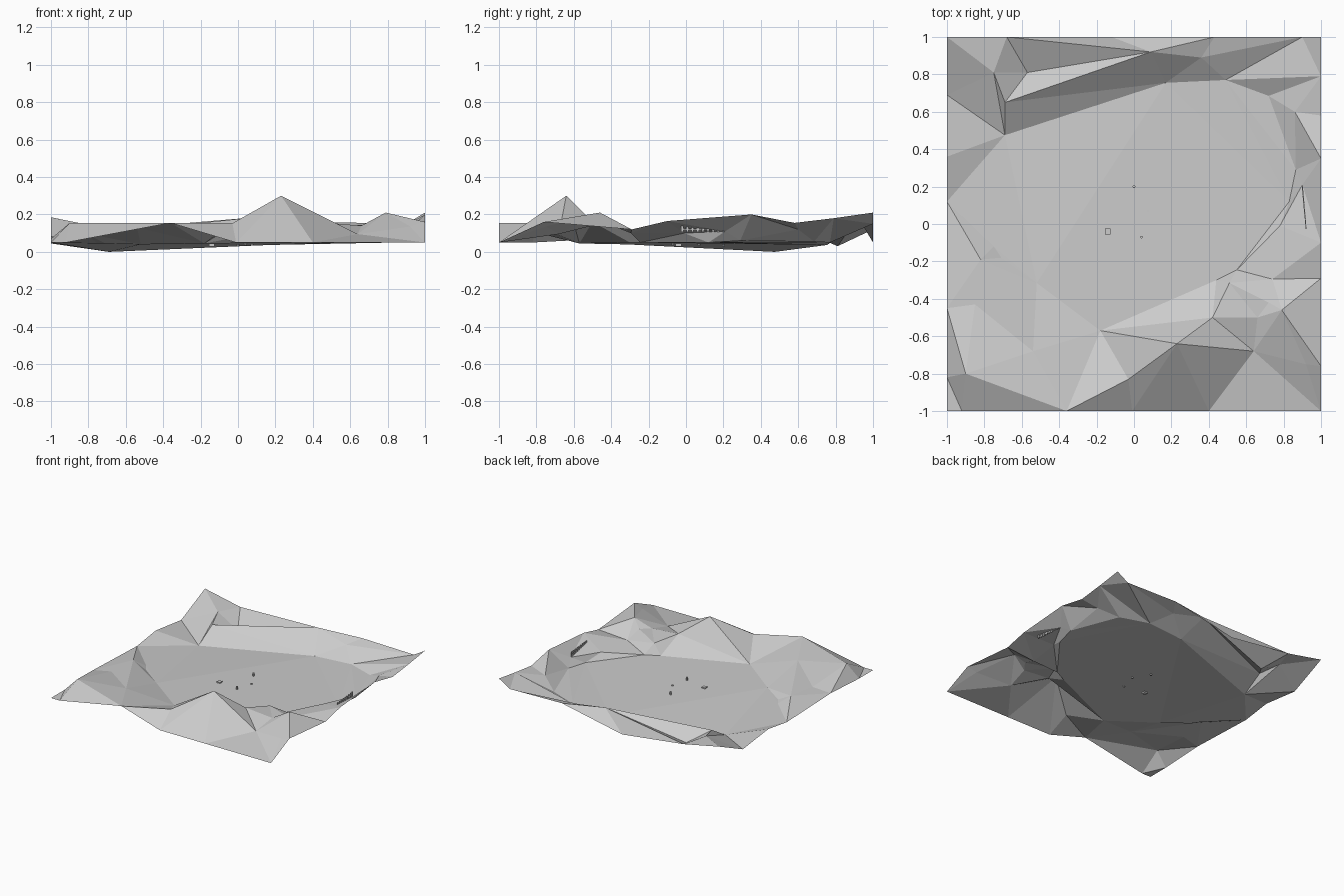
import bpy
import bmesh
from math import atan2, hypot
from mathutils import Vector
from mathutils.geometry import delaunay_2d_cdt

cube = bpy.data.objects.get("Cube")
if cube:
    bpy.data.objects.remove(cube, do_unlink=True)

stone = bpy.data.materials.new("stone_grey")
stone.use_nodes = True
stone.diffuse_color = (0.6, 0.6, 0.6, 1)
for node in stone.node_tree.nodes:
    if node.type == "BSDF_PRINCIPLED":
        node.inputs["Base Color"].default_value = stone.diffuse_color


def add_object(name, bm):
    mesh = bpy.data.meshes.new(name)
    bm.to_mesh(mesh)
    bm.free()
    mesh.materials.append(stone)
    obj = bpy.data.objects.new(name, mesh)
    bpy.context.scene.collection.objects.link(obj)
    return obj


# Square outer border of the ground sheet
border = dict(
    corner_back_west=(-1, 1, .185), back_west=(-.68, 1, .12),
    back_dip=(-.12, 1, .05), back_east=(.43, 1, .16),
    back_far_east=(.9, 1, .15), corner_back_east=(1, 1, .21),
    east_back=(1, .79, .18), east_notch=(1, .58, .155),
    east_crest=(1, .35, .2), east_middle=(1, -.1, .165),
    east_saddle=(1, -.29, .12), east_front=(1, -.76, .16),
    corner_front_east=(1, -1, .05), front_east=(.4, -1, .05),
    front_low=(-.01, -1, .05), front_crest=(-.36, -1, .155),
    front_west=(-.92, -1, .05), corner_front_west=(-1, -1, .05),
    west_front=(-1, -.82, .05), west_middle=(-1, -.45, .07),
    west_low=(-1, .12, .05), west_rise=(-1, .36, .085),
    west_back=(-1, .69, .045),
)

# Outline of the gently tilted valley floor
valley = dict(
    floor_deep=(-.69, .475, 0), floor_back=(.17, .755, .037),
    floor_back_east=(.49, .77, .05), floor_corner=(.72, .685, .055),
    floor_east=(.865, .29, .06), floor_east_front=(.83, .12, .05),
    floor_bay=(.55, -.245, .05), floor_nook=(.44, -.3, .05),
    floor_front=(-.18, -.57, .045), floor_front_west=(-.52, -.315, .04),
    floor_west=(-.71, -.18, .045), floor_west_end=(-.75, -.12, .045),
)

# Hill tops, ridges and hollows
hills = dict(
    back_knob=(-.75, .81, .134), back_hollow=(-.57, .81, .03),
    back_spur=(-.69, .65, .105), back_ridge=(.09, .92, .185),
    back_slope=(.36, .89, .13), east_shoulder=(.86, .6, .12),
    fence_bank=(.9, .21, .11), east_step=(.78, -.01, .1),
    east_gap=(.74, -.295, .1), knoll=(.51, -.315, .13),
    peak_shoulder=(.42, -.5, .16), knoll_front=(.66, -.5, .14),
    knoll_east=(.72, -.42, .15), east_peak=(.79, -.46, .21),
    front_east_rise=(.92, -.75, .136), peak_foot=(.64, -.68, .095),
    main_peak=(.23, -.64, .3), front_ridge=(-.03, -.83, .153),
    west_spur=(-.54, -.68, .13), west_ridge=(-.82, -.19, .1),
    west_bank=(-.85, -.43, .09), west_knob=(-.9, -.8, .155),
)

# Creases, each one a chain of neighbouring points
chains = [
    list(border) + ["corner_back_west"],
    list(valley) + ["floor_deep"],
    "floor_deep back_spur back_ridge back_slope floor_back_east".split(),
    "floor_deep back_knob back_spur back_hollow back_ridge".split(),
    "back_knob back_west back_hollow back_knob".split(),
    "back_west back_ridge back_dip".split(),
    "back_ridge back_east back_slope floor_back".split(),
    "back_slope back_far_east floor_back_east east_back".split(),
    "floor_corner east_back east_shoulder floor_corner".split(),
    "east_notch east_shoulder floor_east east_crest".split(),
    "floor_east fence_bank floor_east_front east_step fence_bank".split(),
    "floor_bay east_step east_gap floor_bay".split(),
    "east_step east_middle east_gap east_saddle".split(),
    "floor_nook peak_shoulder knoll knoll_east east_peak".split(),
    "peak_shoulder knoll_front knoll_east".split(),
    "east_peak front_east_rise peak_foot front_east".split(),
    "knoll_front peak_foot main_peak front_ridge front_crest".split(),
    "main_peak peak_shoulder floor_front main_peak front_east".split(),
    "floor_front front_ridge front_low main_peak".split(),
    "floor_west west_ridge west_spur floor_front_west".split(),
    "west_ridge west_bank west_spur west_knob west_bank".split(),
    "west_middle west_bank".split(),
    "west_knob front_crest west_spur floor_front".split(),
    "west_front west_knob front_west".split(),
    "west_rise floor_deep west_low floor_west_end west_ridge".split(),
]

points = {**border, **valley, **hills}
order = {name: i for i, name in enumerate(points)}
creases = [(order[a], order[b]) for c in chains for a, b in zip(c, c[1:])]
flat = [Vector(p[:2]) for p in points.values()]
heights = [p[2] for p in points.values()]
verts, _, faces, sources, _, _ = delaunay_2d_cdt(flat, creases, [], 0, 1e-5)


# Height of a point made where creases meet, taken from its neighbours
def blended_height(v):
    weights = [1 / (hypot(*(v - f)) + 1e-4) ** 2 for f in flat]
    return sum(w * h for w, h in zip(weights, heights)) / sum(weights)


bm = bmesh.new()
ground = [bm.verts.new((v.x, v.y, heights[s[0]] if s else blended_height(v)))
          for v, s in zip(verts, sources)]
for f in faces:
    face = bm.faces.new([ground[i] for i in f])
    face.normal_update()
    if face.normal.z < 0:
        face.normal_flip()
add_object("valley_ground", bm)


# Small props standing in the valley
def block(name, centre, size, turn=0):
    bm = bmesh.new()
    bmesh.ops.create_cube(bm, size=1)
    bmesh.ops.scale(bm, vec=size, verts=bm.verts)
    obj = add_object(name, bm)
    obj.location = centre
    obj.rotation_euler.z = turn


def post(name, x, y, base, radius, height):
    bm = bmesh.new()
    bmesh.ops.create_cone(bm, cap_ends=True, segments=8, radius1=radius,
                          radius2=radius, depth=height)
    add_object(name, bm).location = (x, y, base + height / 2)


block("crate", (-.14, -.04, .04), (.03, .03, .02))
post("back_post", 0, .2, .03, .008, .035)
post("front_post", .04, -.07, .035, .007, .035)
post("stump", .075, .07, .035, .008, .015)

# Picket fence on the eastern bank
start, end = Vector((.92, -.02, .13)), Vector((.9, .2, .13))
run = end - start
turn = atan2(run.y, run.x)
pickets = 9
for i in range(pickets):
    block("fence_picket", start + run * i / (pickets - 1), (.012, .006, .045), turn)
for lift in (-.01, .01):
    block("fence_rail", (start + end) / 2 + Vector((0, 0, lift)),
          (run.length, .004, .008), turn)
